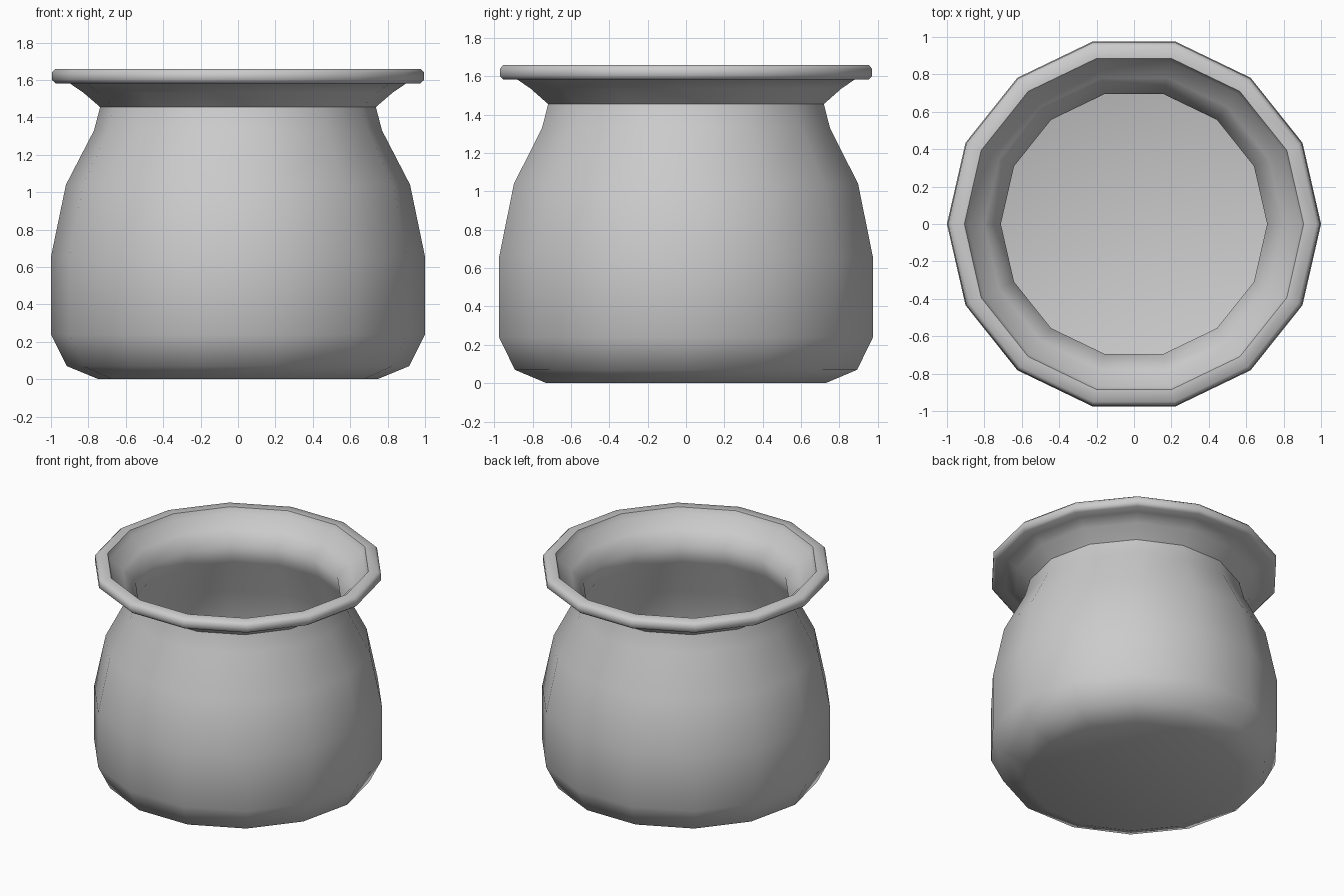
import bpy, bmesh, math

if "Cube" in bpy.data.objects:
    bpy.data.objects.remove(bpy.data.objects["Cube"])

SIDES = 14


def lathe(name, profile):
    """Revolve (radius, z) points round z, capping both ends."""
    bm = bmesh.new()
    rings = [[bm.verts.new((r * math.cos(2 * math.pi * i / SIDES),
                            r * math.sin(2 * math.pi * i / SIDES), z))
              for i in range(SIDES)] for r, z in profile]
    for a, b in zip(rings, rings[1:]):
        for i in range(SIDES):
            j = (i + 1) % SIDES
            bm.faces.new((a[i], a[j], b[j], b[i]))
    bm.faces.new(rings[0][::-1])
    bm.faces.new(rings[-1])
    bmesh.ops.recalc_face_normals(bm, faces=bm.faces)
    mesh = bpy.data.meshes.new(name)
    bm.to_mesh(mesh)
    bm.free()
    obj = bpy.data.objects.new(name, mesh)
    bpy.context.collection.objects.link(obj)
    bpy.ops.object.select_all(action='DESELECT')
    obj.select_set(True)
    bpy.context.view_layer.objects.active = obj
    bpy.ops.object.shade_smooth_by_angle(angle=math.radians(62))
    return obj


# outer wall, from the base up to the flared neck
outer = [(0.745, 0.0), (0.915, 0.07), (1.0, 0.24), (1.0, 0.655),
         (0.92, 1.04), (0.77, 1.33), (0.737, 1.455), (0.83, 1.535), (0.90, 1.582)]
# rounded lip
lip = [(0.975, 1.582), (0.995, 1.60), (0.995, 1.64), (0.975, 1.66), (0.907, 1.66)]
# inner wall, from the lip down to the floor
inner = [(0.89, 1.62), (0.80, 1.545), (0.712, 1.455), (0.74, 1.32), (0.89, 1.03),
         (0.97, 0.65), (0.97, 0.25), (0.89, 0.10), (0.735, 0.035)]

lathe("pot", outer + lip + inner)
